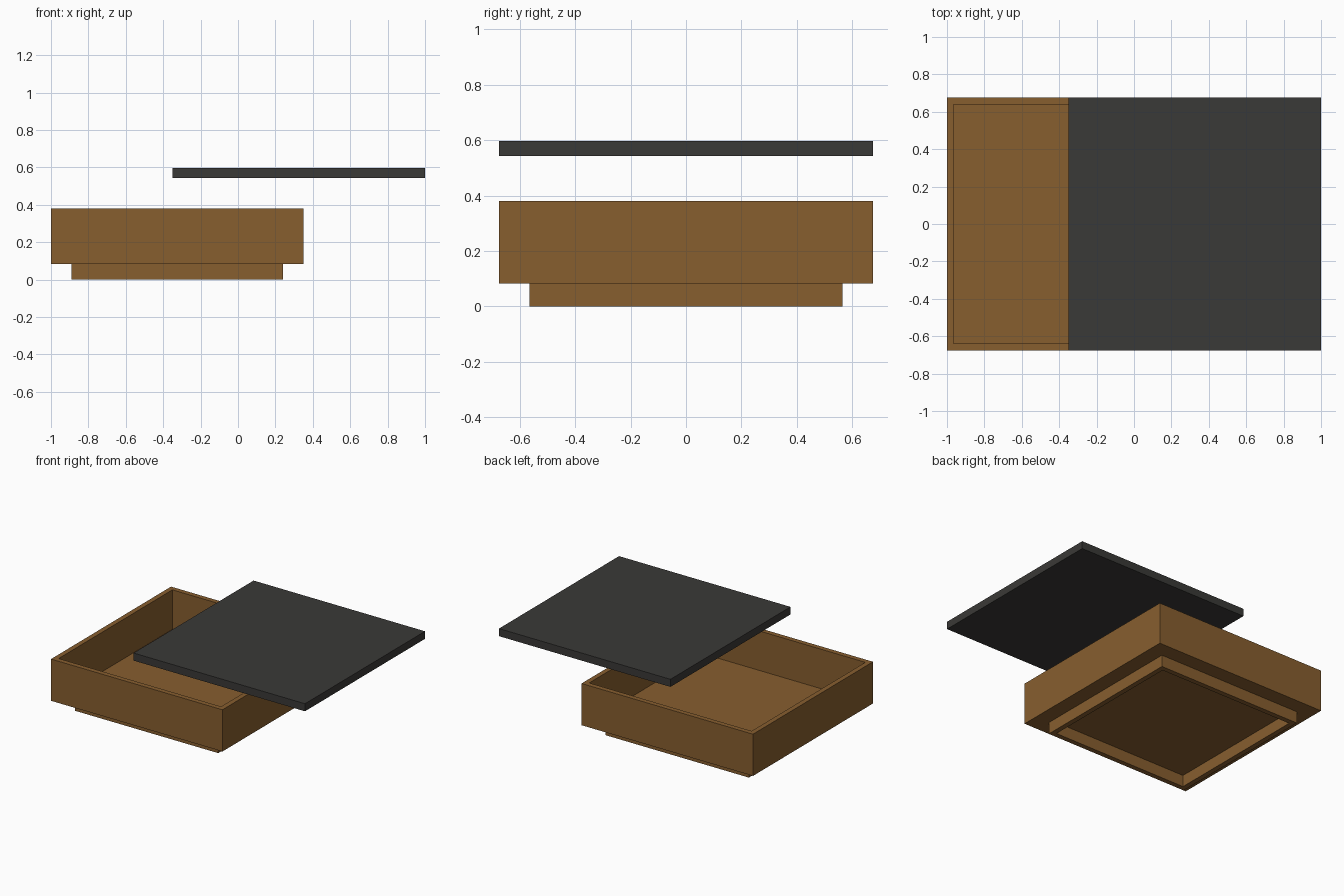
import bpy, bmesh
from mathutils import Matrix, Vector

if "Cube" in bpy.data.objects:
    bpy.data.objects.remove(bpy.data.objects["Cube"])


def material(name, color):
    m = bpy.data.materials.new(name)
    m.diffuse_color = (*color, 1)
    m.use_nodes = True
    m.node_tree.nodes["Principled BSDF"].inputs["Base Color"].default_value = m.diffuse_color
    return m


wood = material("brown_wood", (0.242, 0.112, 0.028))
dark = material("dark_lid", (0.042, 0.041, 0.038))


def block(name, center, size, mat, wall=0, depth=0, side=1):
    """Box; with a wall thickness, the top (side 1) or bottom (-1) is hollowed out."""
    bm = bmesh.new()
    bmesh.ops.create_cube(bm, size=1, matrix=Matrix.LocRotScale(None, None, Vector(size)))
    if wall:
        bm.normal_update()
        face = next(f for f in bm.faces if f.normal.z * side > 0.9)
        bmesh.ops.inset_region(bm, faces=[face], thickness=wall)
        # push a copy of the inner panel into the block
        new = bmesh.ops.extrude_discrete_faces(bm, faces=[face])["faces"][0]
        bmesh.ops.translate(bm, verts=new.verts, vec=(0, 0, -side * depth))
        bmesh.ops.recalc_face_normals(bm, faces=bm.faces)
    mesh = bpy.data.meshes.new(name)
    bm.to_mesh(mesh)
    bm.free()
    mesh.materials.append(mat)
    ob = bpy.data.objects.new(name, mesh)
    ob.location = center
    bpy.context.collection.objects.link(ob)
    return ob


X = -0.325          # box centre; the lid is shifted the other way
# open tray with a thin floor
block("box_tray", (X, 0, 0.2315), (1.35, 1.35, 0.297), wood, 0.05, 0.281)
# recessed plinth, hollow underneath up to the tray floor
block("base_plinth", (X, 0, 0.0415), (1.13, 1.13, 0.083), wood, 0.05, 0.082, -1)
# lifted, offset lid
block("lid", (-X, 0, 0.57), (1.35, 1.35, 0.054), dark)
